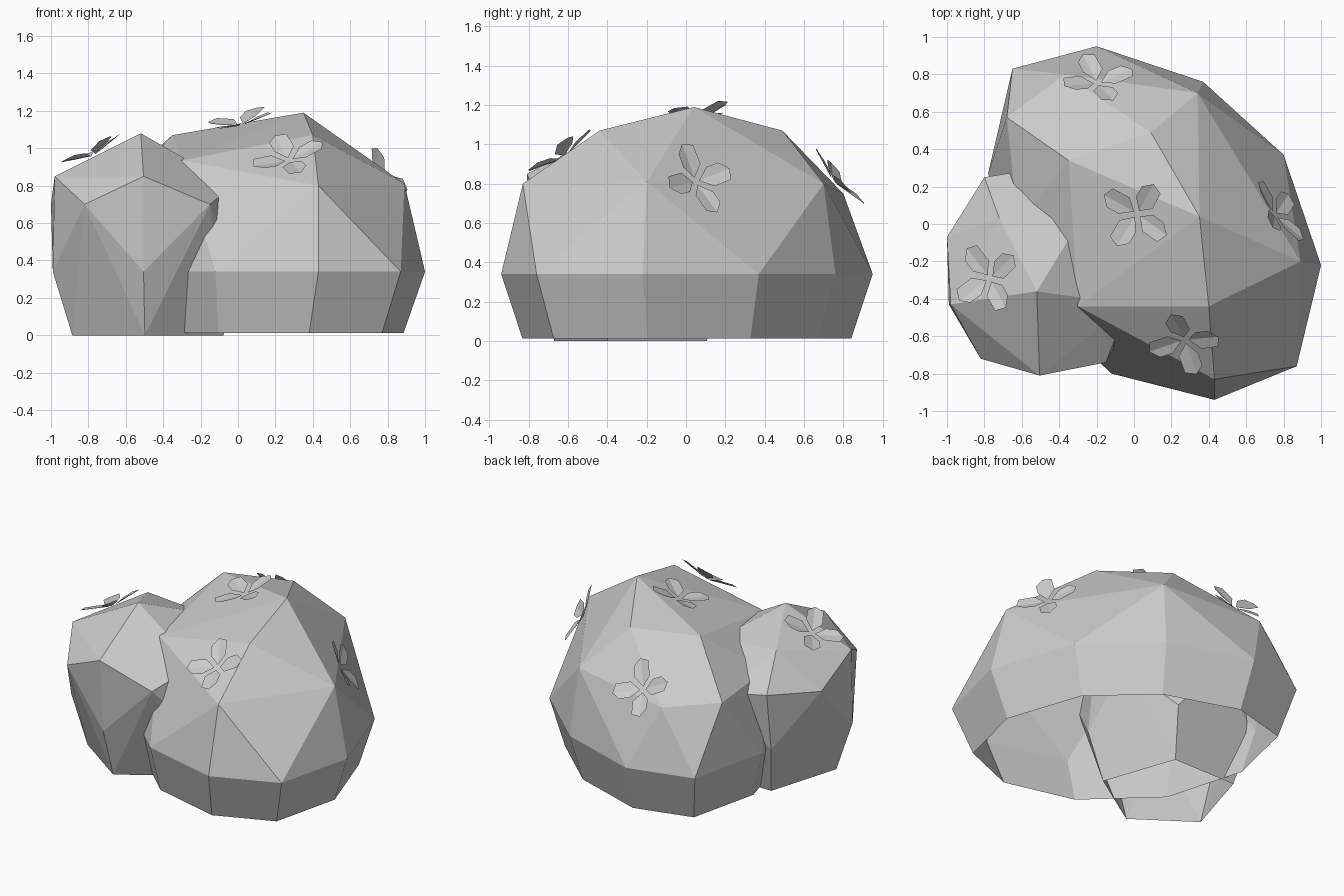
import bpy, bmesh, math
from mathutils import Vector, Matrix
from mathutils.bvhtree import BVHTree

cube = bpy.data.objects.get("Cube")
if cube:
    bpy.data.objects.remove(cube, do_unlink=True)

grey = bpy.data.materials.new("light_grey")
grey.use_nodes = True
GREY = (0.6, 0.6, 0.6, 1)
grey.diffuse_color = GREY
grey.node_tree.nodes["Principled BSDF"].inputs["Base Color"].default_value = GREY


def add_object(name, bm):
    mesh = bpy.data.meshes.new(name)
    bm.to_mesh(mesh)
    mesh.materials.append(grey)
    obj = bpy.data.objects.new(name, mesh)
    bpy.context.collection.objects.link(obj)
    return obj


def clump(name, crown, rim, rim_z, base_z, centre, taper):
    """Faceted dome: crown points over a widest ring, tapering to an open base."""
    cx, cy = centre
    bm = bmesh.new()
    for p in crown:
        bm.verts.new(p)
    for x, y in rim:
        bm.verts.new((x, y, rim_z))
        bm.verts.new((cx + (x - cx) * taper, cy + (y - cy) * taper, base_z))
    bmesh.ops.convex_hull(bm, input=bm.verts[:])
    floor = [f for f in bm.faces if all(v.co.z < base_z + 0.01 for v in f.verts)]
    bmesh.ops.delete(bm, geom=floor, context='FACES')
    bmesh.ops.recalc_face_normals(bm, faces=bm.faces[:])
    if sum(f.normal.z for f in bm.faces) < 0:
        bmesh.ops.reverse_faces(bm, faces=bm.faces[:])
    tree = BVHTree.FromBMesh(bm)
    add_object(name, bm)
    bm.free()
    return tree


# Large clump of foliage
large = clump(
    "large_bush",
    [(.35, .04, 1.19), (.4, -.44, 1.07), (.09, .49, 1.07), (-.35, .34, 1.07),
     (-.3, -.44, .935), (.43, -.83, .8), (.89, -.2, .81), (.34, .7, .8),
     (-.68, .57, .78), (-.37, .8, .75), (-.62, 0, .78)],
    [(1, -.22), (.87, -.76), (.43, -.94), (-.12, -.8), (-.6, -.35),
     (-.78, .27), (-.65, .83), (-.2, .95), (.37, .76), (.8, .37)],
    .34, .012, (0, 0), .885)

# Small clump at the side
small = clump(
    "small_bush",
    [(-.52, -.36, 1.08), (-.505, -.81, .85), (-.98, -.43, .85), (-.72, .03, .95),
     (-.28, .03, .92), (-.03, -.43, .8), (-.82, -.72, .7), (-.15, -.74, .7),
     (-1, -.07, .7), (-.8, .25, .74), (-.5, .3, .7), (0, -.1, .68)],
    [(-.505, -.77), (-.99, -.43), (-.8, .2), (-.2, .2), (.02, -.43)],
    .34, 0, (-.47, -.27), .8)


def flower(name, tree, near, spin, lean=(0, 0, 0)):
    """Four folded petals laid on the nearest foliage surface."""
    spot, normal, _, _ = tree.find_nearest(Vector(near))
    normal = (normal + Vector(lean)).normalized()
    bm = bmesh.new()
    outline = [(.02, 0), (.08, .055), (.15, .06), (.2, .015), (.18, -.045), (.08, -.055)]
    for k in range(4):
        turn = Matrix.Rotation(spin + k * math.pi / 2, 3, 'Z')
        pts = [bm.verts.new(turn @ Vector((x, y, .2 * x + .2 * abs(y))))
               for x, y in outline]
        bm.faces.new(pts[:4])
        bm.faces.new([pts[0]] + pts[3:])
    place = Matrix.Translation(spot + normal * .012)
    bm.transform(place @ normal.to_track_quat('Z', 'Y').to_matrix().to_4x4())
    add_object(name, bm)
    bm.free()


# Blossoms
flower("top_flower", large, (.01, .05, 1.15), .3)
flower("back_flower", large, (-.19, .81, .86), .4)
flower("side_flower", large, (.77, .06, .82), .2)
flower("front_flower", large, (.27, -.63, .95), .5)
flower("small_bush_flower", small, (-.78, -.29, .98), .7)
